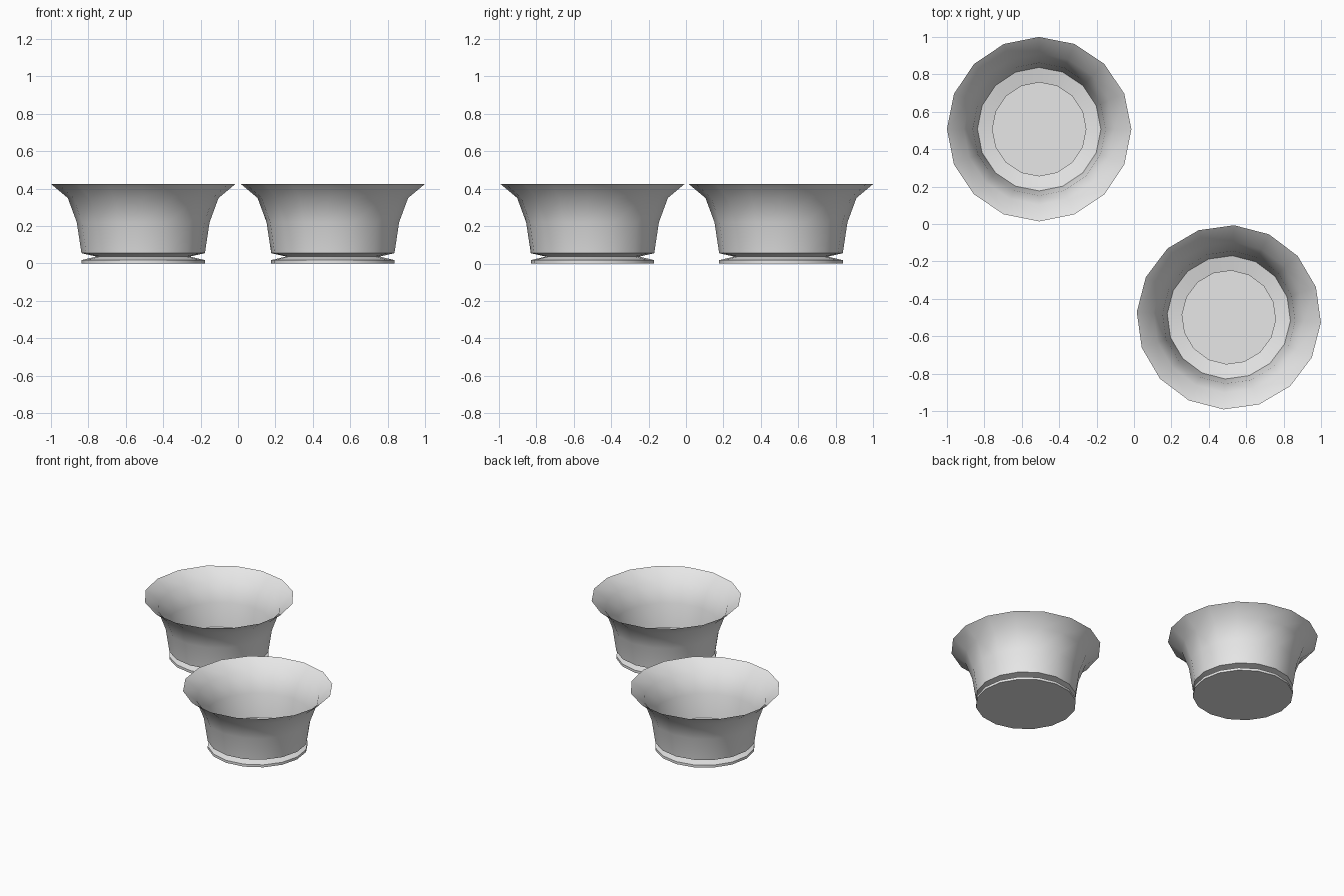
import bpy
import bmesh
import math

cube = bpy.data.objects.get("Cube")
if cube:
    bpy.data.objects.remove(cube, do_unlink=True)

SIDES = 16
# (radius, height) from the foot up to the flared rim
PROFILE = [(0.33, 0.0), (0.33, 0.018), (0.25, 0.037), (0.33, 0.055),
           (0.355, 0.22), (0.403, 0.35), (0.493, 0.425)]

# Plain grey material
grey = bpy.data.materials.new("light grey")
grey.use_nodes = True
colour = (0.8, 0.8, 0.8, 1.0)
grey.diffuse_color = colour
grey.node_tree.nodes["Principled BSDF"].inputs["Base Color"].default_value = colour


def make_bowl(name, x, y, turn):
    """Thin-walled bowl on a pinched foot, turned about its own axis."""
    bm = bmesh.new()
    rings = []
    for radius, z in PROFILE:
        ring = []
        for i in range(SIDES):
            a = 2 * math.pi * i / SIDES
            ring.append(bm.verts.new((radius * math.cos(a), radius * math.sin(a), z)))
        rings.append(ring)
    # Walls
    for low, high in zip(rings, rings[1:]):
        for i in range(SIDES):
            j = (i + 1) % SIDES
            bm.faces.new((low[i], low[j], high[j], high[i]))
    # Base disc
    bm.faces.new(rings[0][::-1])

    mesh = bpy.data.meshes.new(name)
    bm.to_mesh(mesh)
    bm.free()
    mesh.materials.append(grey)
    bowl = bpy.data.objects.new(name, mesh)
    bowl.location = (x, y, 0)
    bowl.rotation_euler.z = turn
    bpy.context.collection.objects.link(bowl)

    # Smooth walls, sharp foot edges
    bpy.ops.object.select_all(action='DESELECT')
    bowl.select_set(True)
    bpy.context.view_layer.objects.active = bowl
    bpy.ops.object.shade_smooth_by_angle(angle=math.radians(35))


make_bowl("back_bowl", -0.507, 0.507, 0.0)
make_bowl("front_bowl", 0.507, -0.499, math.radians(-3.3))
